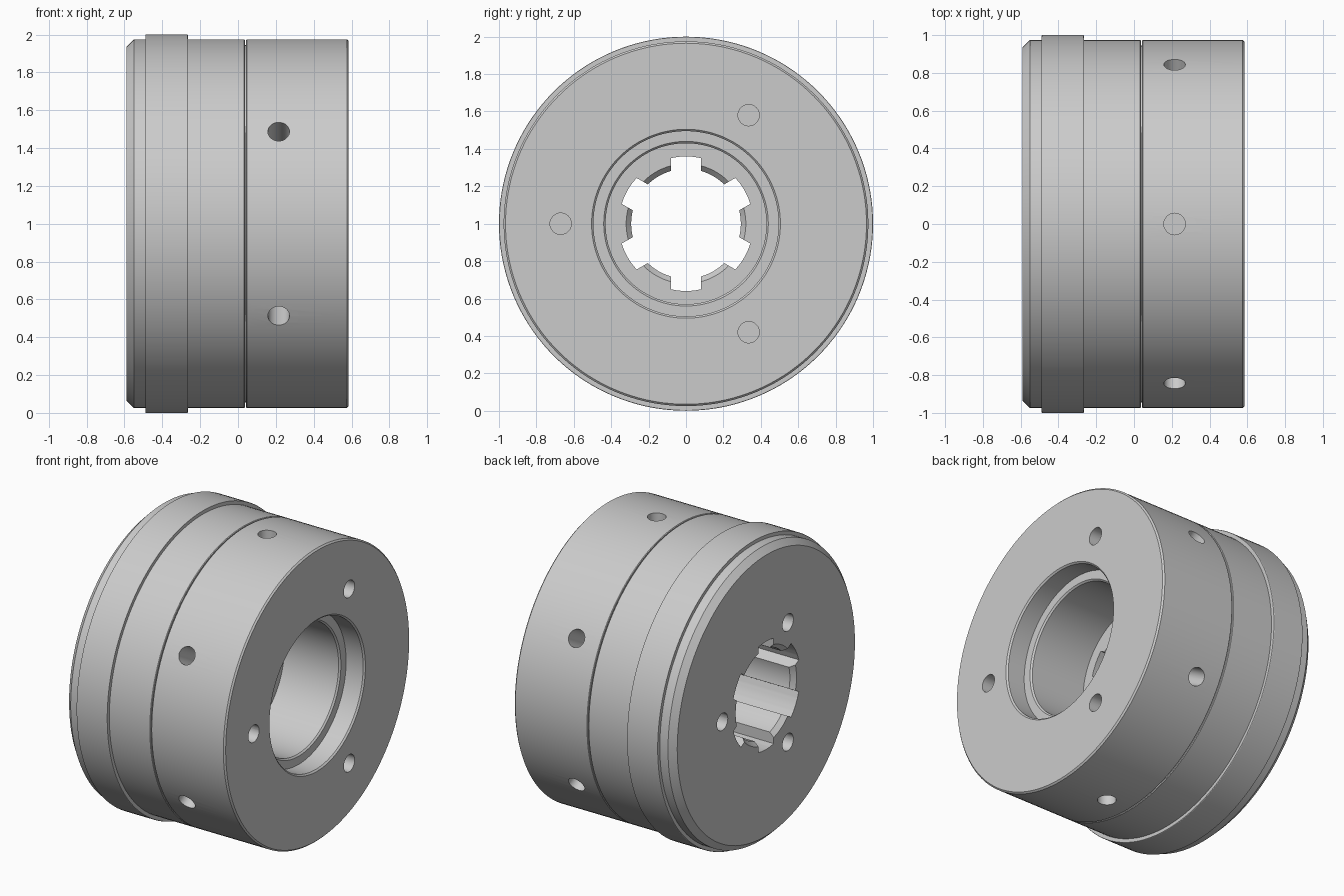
import bpy, bmesh
from math import sin, cos, pi, radians, asin
from mathutils import Matrix, Vector

if "Cube" in bpy.data.objects:
    bpy.data.objects.remove(bpy.data.objects["Cube"])

AXIS_Z = 1.0


def make_object(name, bm):
    bmesh.ops.recalc_face_normals(bm, faces=bm.faces[:])
    mesh = bpy.data.meshes.new(name)
    bm.to_mesh(mesh)
    bm.free()
    ob = bpy.data.objects.new(name, mesh)
    bpy.context.collection.objects.link(ob)
    ob.location.z = AXIS_Z
    return ob


def lathe(name, profile, steps=144):
    """Turn a closed (x, radius) profile around the x axis."""
    bm = bmesh.new()
    rings = [[bm.verts.new((x, r * cos(2 * pi * i / steps), r * sin(2 * pi * i / steps)))
              for i in range(steps)] for x, r in profile]
    for k, a in enumerate(rings):
        b = rings[(k + 1) % len(rings)]
        for i in range(steps):
            j = (i + 1) % steps
            bm.faces.new((a[i], a[j], b[j], b[i]))
    return make_object(name, bm)


def add_drill(bm, start, end, radius=0.057):
    """Add a closed cylinder between two points."""
    start, end = Vector(start), Vector(end)
    d = end - start
    rot = d.to_track_quat('Z', 'Y').to_matrix().to_4x4()
    bmesh.ops.create_cone(bm, cap_ends=True, segments=32, radius1=radius, radius2=radius,
                          depth=d.length, matrix=Matrix.Translation((start + end) / 2) @ rot)


def on_circle(x, r, deg):
    return (x, r * cos(radians(deg)), r * sin(radians(deg)))


def cut(target, name, bm):
    cutter = make_object(name, bm)
    cutter.hide_render = True
    mod = target.modifiers.new(name, 'BOOLEAN')
    mod.operation, mod.solver, mod.object = 'DIFFERENCE', 'EXACT', cutter
    bpy.context.view_layer.objects.active = target
    bpy.ops.object.modifier_apply(modifier=mod.name)
    bpy.data.objects.remove(cutter)


# Rear body: chamfered back, raised band, splined bore, half of the thin groove
rear = lathe("rear_body", [
    (-0.59, 0.935), (-0.55, 0.975), (-0.49, 0.975), (-0.49, 0.998), (-0.487, 1.0),
    (-0.268, 1.0), (-0.265, 0.998), (-0.265, 0.975), (0.033, 0.975), (0.037, 0.971),
    (0.037, 0.945), (0.04, 0.945), (0.04, 0.32), (0.01, 0.293), (-0.56, 0.293), (-0.59, 0.32)])

# Front body: stepped bore with small chamfers
front = lathe("front_body", [
    (0.04, 0.945), (0.043, 0.945), (0.043, 0.971), (0.047, 0.975), (0.575, 0.975),
    (0.585, 0.965), (0.585, 0.505), (0.575, 0.495), (0.45, 0.495), (0.45, 0.44),
    (0.44, 0.43), (0.04, 0.43)])

# Spline slots: a six-armed prism cut through the rear bore
half, inner, outer = 0.08, 0.25, 0.36
a_in, a_out = asin(half / inner), asin(half / outer)
outline = []
for k in range(6):
    mid = radians(30 + 60 * k)
    outline.append((inner, mid - a_in))
    outline += [(outer, mid + a_out * t) for t in (-1, -0.5, 0, 0.5, 1)]
    outline.append((inner, mid + a_in))
bm = bmesh.new()
cap = bm.faces.new([bm.verts.new((-0.7, r * cos(a), r * sin(a))) for r, a in outline])
ext = bmesh.ops.extrude_face_region(bm, geom=[cap], use_keep_orig=True)
bmesh.ops.translate(bm, vec=(0.85, 0, 0),
                    verts=[v for v in ext["geom"] if isinstance(v, bmesh.types.BMVert)])
cut(rear, "spline_cutter", bm)

# Blind holes in the back face
bm = bmesh.new()
for deg in (0, 120, 240):
    add_drill(bm, on_circle(-0.7, 0.46, deg), on_circle(-0.3, 0.46, deg))
cut(rear, "back_hole_cutter", bm)

# Blind holes in the front face and around the rim
bm = bmesh.new()
for deg in (60, 180, 300):
    add_drill(bm, on_circle(0.7, 0.67, deg), on_circle(0.3, 0.67, deg))
for deg in range(30, 390, 60):
    add_drill(bm, on_circle(0.215, 1.1, deg), on_circle(0.215, 0.7, deg))
cut(front, "front_hole_cutter", bm)

# Smooth shading with sharp edges kept
for ob in (rear, front):
    bpy.ops.object.select_all(action='DESELECT')
    ob.select_set(True)
    bpy.context.view_layer.objects.active = ob
    bpy.ops.object.shade_smooth_by_angle(angle=radians(25))
